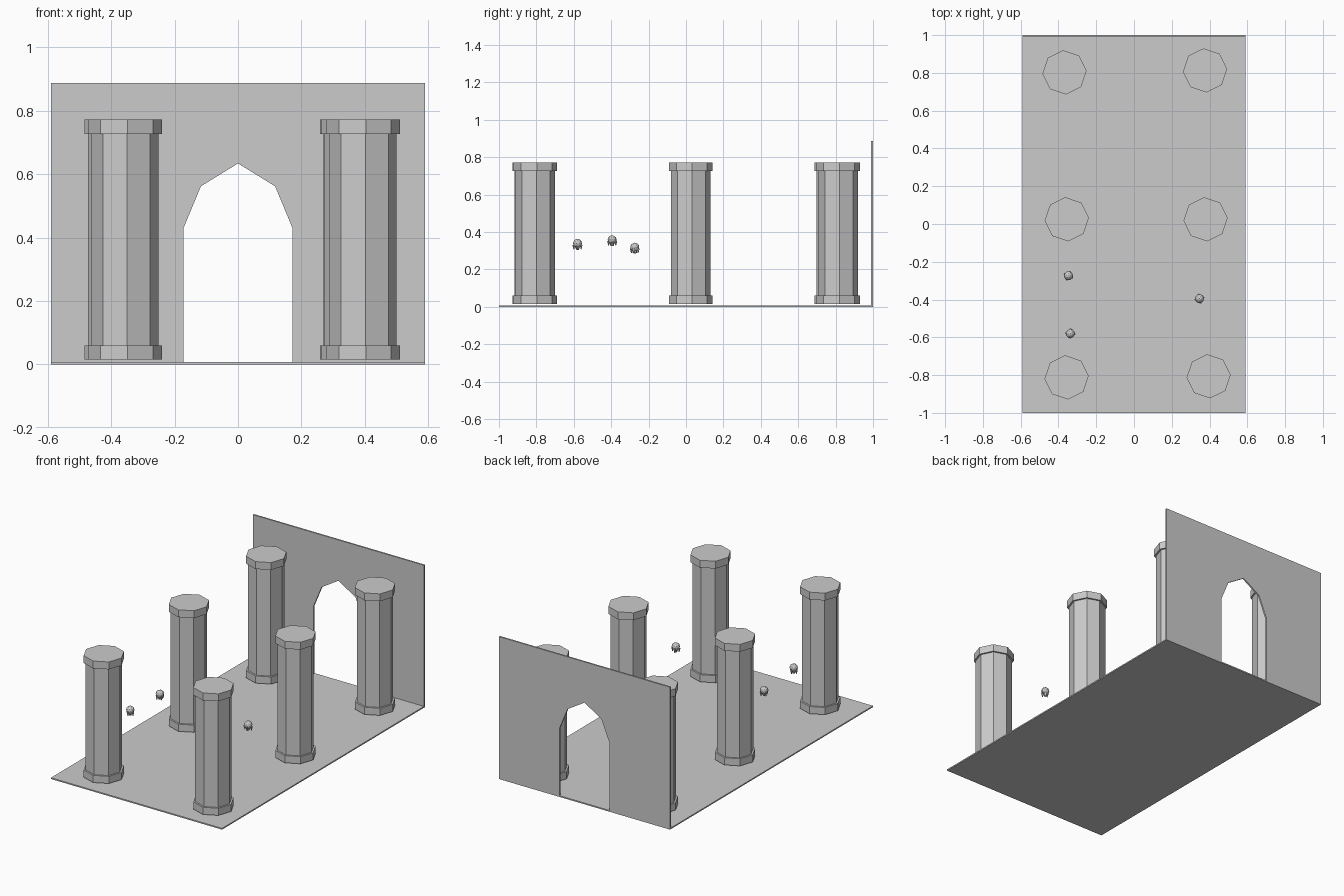
import bpy, bmesh
from math import radians
from mathutils import Matrix, Vector

if "Cube" in bpy.data.objects:
    bpy.data.objects.remove(bpy.data.objects["Cube"], do_unlink=True)

stone = bpy.data.materials.new("grey stone")
stone.use_nodes = True
stone.diffuse_color = (0.6, 0.6, 0.6, 1)
stone.node_tree.nodes["Principled BSDF"].inputs["Base Color"].default_value = (0.6, 0.6, 0.6, 1)


def finish(bm, name, location=(0, 0, 0), turn=0):
    bmesh.ops.recalc_face_normals(bm, faces=bm.faces)
    mesh = bpy.data.meshes.new(name)
    bm.to_mesh(mesh)
    bm.free()
    mesh.materials.append(stone)
    obj = bpy.data.objects.new(name, mesh)
    obj.location = location
    obj.rotation_euler.z = radians(turn)
    bpy.context.collection.objects.link(obj)
    return obj


def cone(bm, sides, r_low, r_high, low, high, offset=(0, 0)):
    place = Matrix.Translation((offset[0], offset[1], (low + high) / 2))
    bmesh.ops.create_cone(bm, cap_ends=True, segments=sides, radius1=r_low,
                          radius2=r_high, depth=high - low, matrix=place)


# Floor slab
bm = bmesh.new()
bmesh.ops.create_cube(bm, size=1, matrix=Matrix.Translation((0, 0, 0.004))
                      @ Matrix.Diagonal((1.18, 2, 0.008, 1)))
finish(bm, "floor")

# Back wall: half outline mirrored around a pointed doorway, then extruded
half = [(0.172, 0), (0.172, 0.43), (0.117, 0.562), (0, 0.634)]
arch = half + [(-x, z) for x, z in reversed(half[:-1])]
outline = arch + [(-0.59, 0), (-0.59, 0.888), (0.59, 0.888), (0.59, 0)]
bm = bmesh.new()
face = bm.faces.new([bm.verts.new((x, 0.99, z)) for x, z in outline])
made = bmesh.ops.extrude_face_region(bm, geom=[face])["geom"]
bmesh.ops.translate(bm, vec=Vector((0, 0.01, 0)),
                    verts=[v for v in made if isinstance(v, bmesh.types.BMVert)])
finish(bm, "arched_wall")

# Octagonal columns with base and capital
columns = {
    "front_right": (-0.357, -0.812), "front_left": (0.395, -0.806),
    "middle_right": (-0.356, 0.025), "middle_left": (0.379, 0.025),
    "back_right": (-0.368, 0.803), "back_left": (0.376, 0.813),
}
for side, (x, y) in columns.items():
    bm = bmesh.new()
    cone(bm, 8, 0.117, 0.117, 0.015, 0.06)
    cone(bm, 8, 0.106, 0.106, 0.06, 0.727)
    cone(bm, 8, 0.117, 0.117, 0.727, 0.773)
    # Align corners with the axes, slightly turned
    bmesh.ops.rotate(bm, verts=bm.verts, matrix=Matrix.Rotation(radians(4), 3, "Z"))
    finish(bm, side + "_column", (x, y, 0))

# Small floating spirits: round head, tapering tail and hanging points
spirits = [(-0.347, -0.274, 0.315), (-0.337, -0.58, 0.335), (0.347, -0.395, 0.355)]
for n, spot in enumerate(spirits, 1):
    bm = bmesh.new()
    bmesh.ops.create_icosphere(bm, subdivisions=2, radius=0.024,
                               matrix=Matrix.Translation((0, 0, 0.004)))
    cone(bm, 6, 0.007, 0.015, -0.03, -0.012)
    for sx in (-1, 1):
        for sy in (-1, 1):
            cone(bm, 5, 0.002, 0.008, -0.028, -0.004, (sx * 0.014, sy * 0.014))
    finish(bm, f"floating_spirit_{n}", spot, 20 * n)
